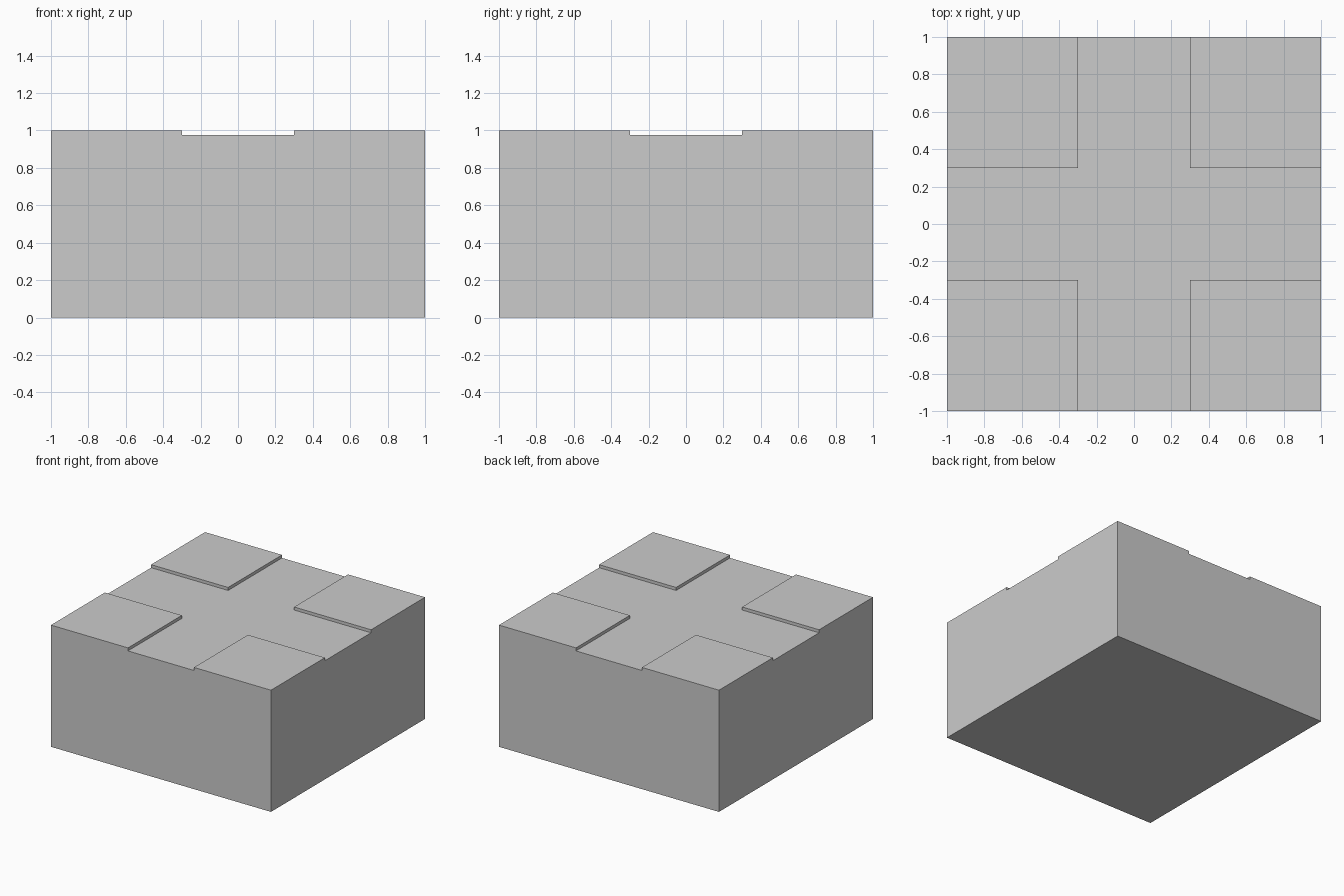
import bpy, bmesh
from mathutils import Vector

if "Cube" in bpy.data.objects:
    bpy.data.objects.remove(bpy.data.objects["Cube"])

HALF = 1.0      # half width of the block
HEIGHT = 1.0    # full height at the corner pads
GROOVE = 0.3    # half width of the cross channel
DEPTH = 0.025   # depth of the cross channel

# Block body up to the channel floor
bm = bmesh.new()
bmesh.ops.create_cube(bm, size=1)
floor_z = HEIGHT - DEPTH
for v in bm.verts:
    v.co = Vector((v.co.x * 2 * HALF, v.co.y * 2 * HALF, (v.co.z + 0.5) * floor_z))

# Score the channel edges across the block
for axis in (Vector((1, 0, 0)), Vector((0, 1, 0))):
    for s in (-GROOVE, GROOVE):
        bmesh.ops.bisect_plane(bm, geom=bm.verts[:] + bm.edges[:] + bm.faces[:],
                               plane_co=axis * s, plane_no=axis)

# Raise the four corner pads
corners = []
for f in bm.faces:
    c = f.calc_center_median()
    if f.normal.z > 0.9 and abs(c.x) > GROOVE and abs(c.y) > GROOVE:
        corners.append(f)
raised = bmesh.ops.extrude_discrete_faces(bm, faces=corners)["faces"]
bmesh.ops.translate(bm, vec=(0, 0, DEPTH), verts=list({v for f in raised for v in f.verts}))

# Merge coplanar faces
bmesh.ops.dissolve_limit(bm, angle_limit=0.01, verts=bm.verts[:], edges=bm.edges[:])
bmesh.ops.recalc_face_normals(bm, faces=bm.faces[:])

mesh = bpy.data.meshes.new("grooved_block")
bm.to_mesh(mesh)
bm.free()
bpy.context.collection.objects.link(bpy.data.objects.new("grooved_block", mesh))
